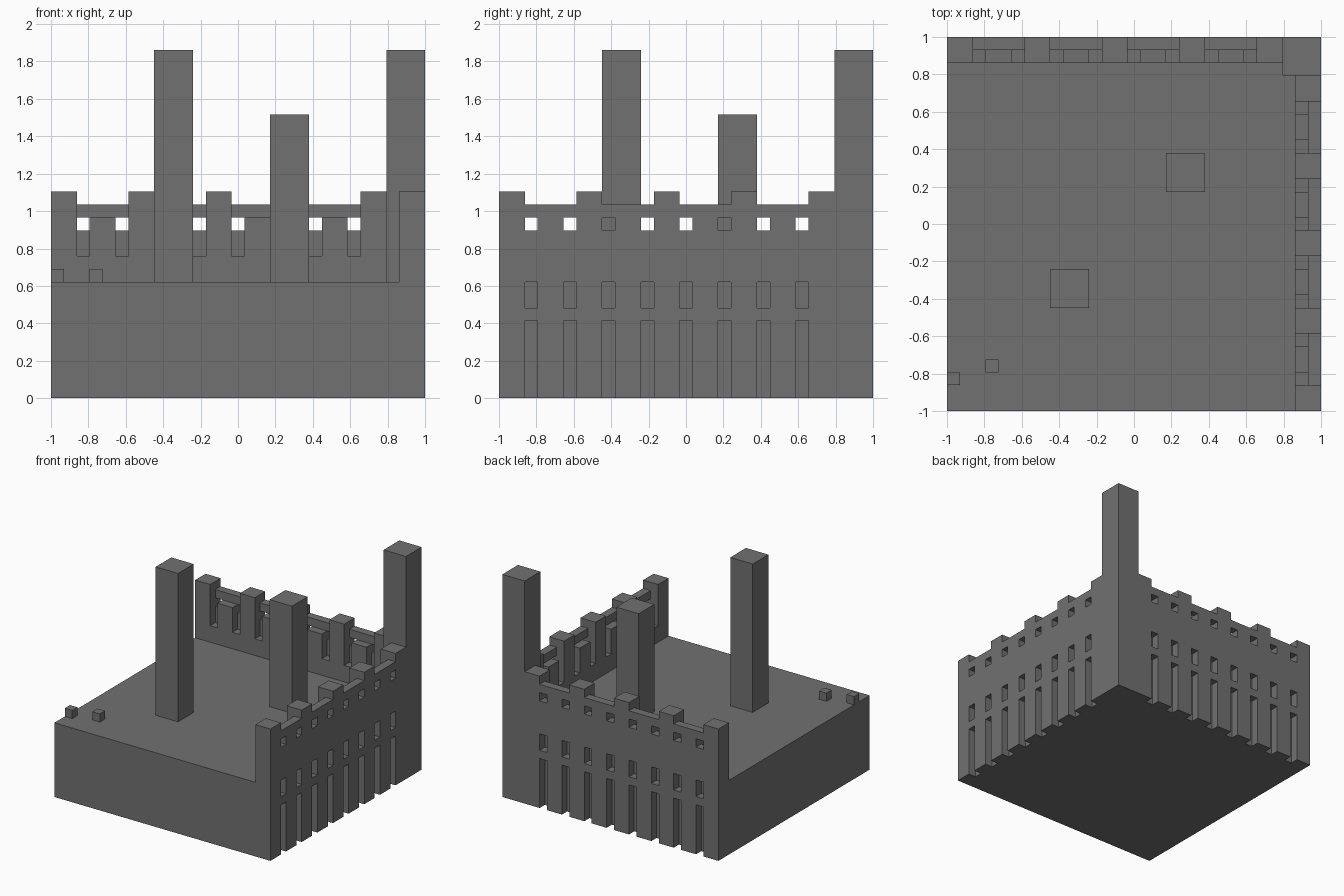
import bpy
import bmesh
import math
from mathutils import Vector

CELL = 2 / 29      # the whole model sits on a 29 x 29 module
BASE_H = 9

cube = bpy.data.objects.get("Cube")
if cube:
    bpy.data.objects.remove(cube, do_unlink=True)

stone = bpy.data.materials.new("grey stone")
stone.use_nodes = True
colour = (0.17, 0.165, 0.17, 1)
stone.diffuse_color = colour
stone.node_tree.nodes["Principled BSDF"].inputs["Base Color"].default_value = colour


def place(x, y, z):
    """Module coordinates to world coordinates."""
    return Vector((x * CELL - 1, y * CELL - 1, z * CELL))


def finish(name, bm):
    bmesh.ops.recalc_face_normals(bm, faces=bm.faces)
    mesh = bpy.data.meshes.new(name)
    bm.to_mesh(mesh)
    bm.free()
    mesh.materials.append(stone)
    bpy.context.collection.objects.link(bpy.data.objects.new(name, mesh))


def block(name, low, high):
    bm = bmesh.new()
    bmesh.ops.create_cube(bm, size=1)
    for v in bm.verts:
        v.co = place(*(h if c > 0 else l for c, l, h in zip(v.co, low, high)))
    finish(name, bm)


def panel(name, along_y, length, depth, keep):
    """One-module-thick wall layer: keep the cells allowed by a rule, then extrude."""
    def point(s, z, d):
        return place(d, s, z) if along_y else place(s, d, z)

    bm = bmesh.new()
    for s in range(length):
        for z in range(16):
            if keep(s, z):
                corners = ((s, z), (s + 1, z), (s + 1, z + 1), (s, z + 1))
                bm.faces.new([bm.verts.new(point(a, b, depth)) for a, b in corners])
    bmesh.ops.remove_doubles(bm, verts=bm.verts, dist=CELL / 10)
    out = bmesh.ops.extrude_face_region(bm, geom=bm.faces[:], use_keep_orig=True)
    moved = [g for g in out["geom"] if isinstance(g, bmesh.types.BMVert)]
    bmesh.ops.translate(bm, verts=moved, vec=point(0, 0, 1) - point(0, 0, 0))
    bmesh.ops.recalc_face_normals(bm, faces=bm.faces)
    bmesh.ops.dissolve_limit(bm, angle_limit=math.radians(1),
                             verts=bm.verts, edges=bm.edges)
    finish(name, bm)


def facade(s, z):
    """Outer layer: battlements, doors, windows and loopholes."""
    if s >= 26:
        return z < BASE_H
    bay = s % 6
    if bay in (2, 5) and (z < 6 or z in (7, 8, 13)):
        return False
    return z < (16 if bay < 2 else 15)


def inner(s, z):
    """Inner layer: tall piers, lower piers and deep notches."""
    bay = s % 6
    return BASE_H <= z < (16 if bay < 2 else 11 if bay in (2, 5) else 14)


# Solid base
block("base", (0, 0, 0), (28, 28, BASE_H))

# Two battlemented walls meeting at the rear corner
for side, along_y, length in (("side", True, 29), ("back", False, 28)):
    panel(side + "_wall_facade", along_y, length, 28, facade)
    panel(side + "_wall_piers", along_y, 26, 27, inner)

# Towers
for name, x, y, top in (("corner_tower", 26, 26, 27),
                        ("tall_tower", 8, 8, 27),
                        ("short_tower", 17, 17, 22)):
    block(name, (x, y, BASE_H), (x + 3, y + 3, top))

# Loose stones on the terrace
for name, x, y in (("edge_stone", 0, 2), ("inner_stone", 3, 3)):
    block(name, (x, y, BASE_H), (x + 1, y + 1, BASE_H + 1))
